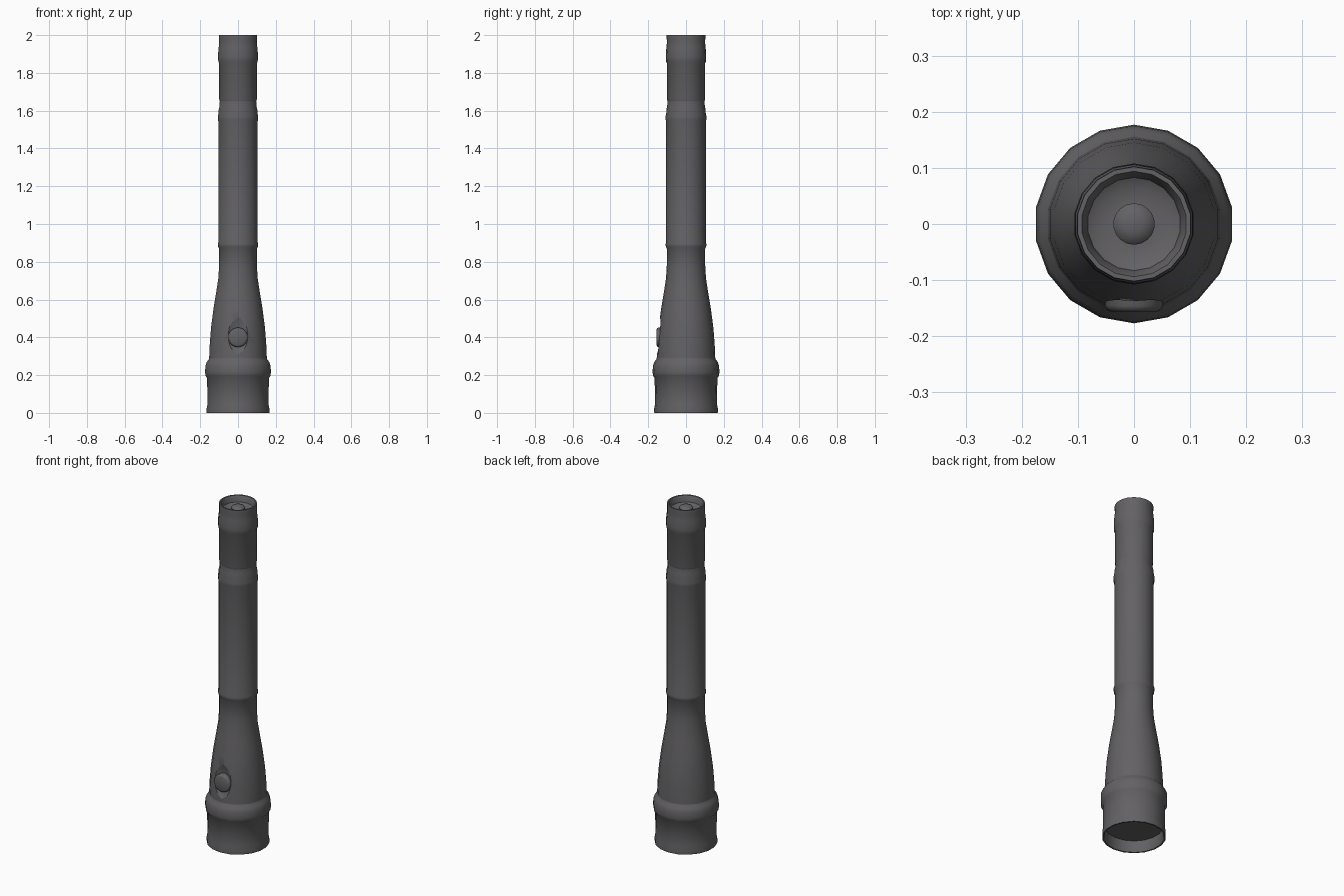
import bpy, bmesh, math
from mathutils import Matrix

if "Cube" in bpy.data.objects:
    bpy.data.objects.remove(bpy.data.objects["Cube"])

mat = bpy.data.materials.new("dark_grey")
mat.diffuse_color = (0.125, 0.12, 0.126, 1)
mat.use_nodes = True
mat.node_tree.nodes["Principled BSDF"].inputs["Base Color"].default_value = mat.diffuse_color
SIDES = 18


def finish(name, bm, angle=40):
    bmesh.ops.recalc_face_normals(bm, faces=bm.faces)
    me = bpy.data.meshes.new(name)
    bm.to_mesh(me)
    bm.free()
    me.materials.append(mat)
    ob = bpy.data.objects.new(name, me)
    bpy.context.collection.objects.link(ob)
    smooth(ob, angle)
    return ob


def smooth(ob, angle):
    bpy.ops.object.select_all(action='DESELECT')
    ob.select_set(True)
    bpy.context.view_layer.objects.active = ob
    bpy.ops.object.shade_smooth_by_angle(angle=math.radians(angle))


def lathe(name, profile, angle=40, flip=False, sides=SIDES, matrix=None):
    """Turn (radius, height) points about z; radius 0 closes to a point."""
    bm = bmesh.new()
    rings = []
    for r, z in profile:
        if r == 0:
            rings.append([bm.verts.new((0, 0, z))] * sides)
        else:
            rings.append([bm.verts.new((r * math.sin(i * math.tau / sides),
                                        r * math.cos(i * math.tau / sides), z))
                          for i in range(sides)])
    for a, b in zip(rings, rings[1:]):
        for i in range(sides):
            j = (i + 1) % sides
            quad = list(dict.fromkeys((a[i], a[j], b[j], b[i])))
            bm.faces.new(quad)
    if matrix:
        bm.transform(matrix)
    return finish(name, bm, angle)


# Head with recessed lens
lathe("head", [(0, .065), (.153, .065), (.156, .01), (.16, 0), (.168, 0), (.169, .02),
               (.164, .045), (.166, .185), (.174, .195), (.177, .215), (.175, .25),
               (.168, .27), (.157, .283), (.155, .29)])

# Barrel with flared neck and grip
barrel = lathe("barrel", [(0, .29), (.155, .29), (.152, .36), (.145, .45), (.132, .55),
                          (.117, .64), (.106, .71), (.102, .77), (.101, .87),
                          (.107, .88), (.108, .895), (.105, .905), (.105, 1.54),
                          (.108, 1.555), (.108, 1.57), (.104, 1.59), (.104, 1.605),
                          (.1, 1.62), (.098, 1.65), (0, 1.65)])

# Thumb recess around the switch
bm = bmesh.new()
bmesh.ops.create_uvsphere(bm, u_segments=24, v_segments=16, radius=1)
bm.transform(Matrix.Translation((0, -.188, .425)) @ Matrix.Diagonal((.085, .063, .135, 1)))
cutter = finish("recess_cutter", bm)
cutter.hide_render = True
mod = barrel.modifiers.new("recess", 'BOOLEAN')
mod.operation = 'DIFFERENCE'
mod.solver = 'EXACT'
mod.object = cutter
bpy.context.view_layer.objects.active = barrel
bpy.ops.object.modifier_apply(modifier=mod.name)
bpy.data.objects.remove(cutter)

# Drop the barrel end caps hidden inside the joints
bm = bmesh.new()
bm.from_mesh(barrel.data)
bmesh.ops.delete(bm, geom=[f for f in bm.faces if abs(f.normal.z) > .99], context='FACES')
bm.to_mesh(barrel.data)
bm.free()
smooth(barrel, 35)

# Tail cap with dished end and central dome
lathe("tail_cap", [(.098, 1.65), (.101, 1.66), (.101, 1.85), (.106, 1.86), (.107, 1.885),
                   (.106, 1.915), (.103, 1.94), (.101, 1.965), (.103, 1.99), (.102, 2.0),
                   (.094, 2.0), (.087, 1.985), (.083, 1.965), (.065, 1.955), (.037, 1.955),
                   (.037, 1.972), (.03, 1.98), (.016, 1.985), (0, 1.986)])

# Round push switch facing the front
lathe("switch", [(.052, .11), (.052, .146), (.048, .153), (.042, .156), (0, .156)],
      sides=20, matrix=Matrix.Translation((0, 0, .4)) @ Matrix.Rotation(math.pi / 2, 4, 'X'))
